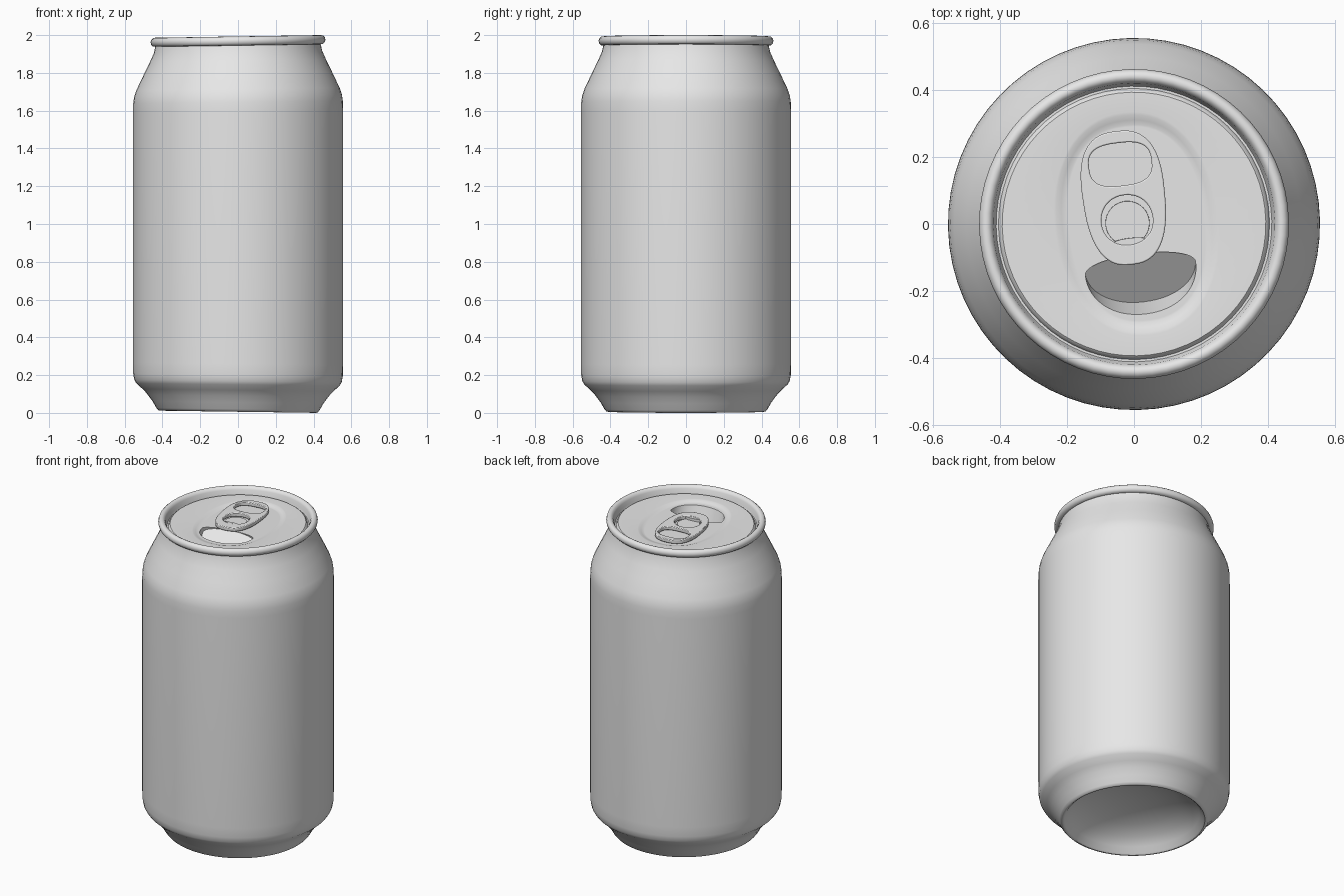
import bpy, bmesh, math
from mathutils import Matrix, Vector

if "Cube" in bpy.data.objects:
    bpy.data.objects.remove(bpy.data.objects["Cube"])

SEG = 64
TURN = Matrix.Rotation(math.radians(7), 3, 'Z')   # lid details are slightly turned
PANEL, FLOOR, TAB_TOP = 1.955, 1.944, 1.974

metal = bpy.data.materials.new("grey_metal")
metal.diffuse_color = (0.8, 0.8, 0.8, 1)
metal.use_nodes = True
metal.node_tree.nodes["Principled BSDF"].inputs["Base Color"].default_value = metal.diffuse_color


def finish(bm, name, angle=40, bevel=0):
    """Apply the slight lean of the two ends and make the object."""
    for v in bm.verts:
        v.co.z += v.co.x * (0.015 * v.co.z - 0.014)
    me = bpy.data.meshes.new(name)
    bm.to_mesh(me)
    bm.free()
    me.materials.append(metal)
    ob = bpy.data.objects.new(name, me)
    bpy.context.collection.objects.link(ob)
    bpy.ops.object.select_all(action='DESELECT')
    ob.select_set(True)
    bpy.context.view_layer.objects.active = ob
    bpy.ops.object.shade_smooth_by_angle(angle=math.radians(angle))
    if bevel:
        m = ob.modifiers.new("rounding", 'BEVEL')
        m.width, m.segments = bevel, 2
        m.limit_method, m.angle_limit = 'ANGLE', math.radians(50)
    return ob


def oval(cx, cy, a, b_up, b_down, n=2.0, taper=0.0, count=SEG):
    """Rounded outline with separate upper and lower heights."""
    pts = []
    for i in range(count):
        t = 2 * math.pi * i / count
        c, s = math.cos(t), math.sin(t)
        x = math.copysign(abs(c) ** (2 / n), c) * a
        y = math.copysign(abs(s) ** (2 / n), s)
        pts.append((cx + x * (1 + taper * y), cy + y * (b_up if s > 0 else b_down)))
    return pts


def ring(bm, pts, z):
    return [bm.verts.new(TURN @ Vector((x, y, z))) for x, y in pts]


def bridge(bm, a, b):
    n = len(a)
    for i in range(n):
        j = (i + 1) % n
        bm.faces.new((a[i], a[j], b[j], b[i]))


def fill(bm, *loops):
    """Fill a flat region; loops after the first are holes."""
    edges = []
    for lp in loops:
        for i in range(len(lp)):
            pair = (lp[i], lp[(i + 1) % len(lp)])
            edges.append(bm.edges.get(pair) or bm.edges.new(pair))
    res = bmesh.ops.triangle_fill(bm, use_beauty=True, use_dissolve=False, edges=edges)
    faces = [f for f in res['geom'] if isinstance(f, bmesh.types.BMFace)]
    for f in faces:
        f.normal_update()
        if f.normal.z < 0:
            f.normal_flip()
    return faces


def plate(name, z0, z1, outer, holes=(), bevel=0.004):
    """Flat plate with holes, given thickness."""
    bm = bmesh.new()
    loops = [outer, *holes]
    top = [ring(bm, p, z1) for p in loops]
    low = [ring(bm, p, z0) for p in loops]
    fill(bm, *top)
    fill(bm, *low)
    for a, b in zip(top, low):
        bridge(bm, a, b)
    bmesh.ops.recalc_face_normals(bm, faces=bm.faces)
    return finish(bm, name, bevel=bevel)


# Can wall: domed base, foot, body, shoulder, rolled rim and countersink
profile = [
    (0.13, 0.148), (0.25, 0.122), (0.33, 0.085), (0.38, 0.045), (0.402, 0.014),
    (0.412, 0.006), (0.422, 0.008), (0.432, 0.02), (0.452, 0.055), (0.478, 0.09),
    (0.490, 0.105), (0.505, 0.12), (0.538, 0.15), (0.549, 0.168), (0.555, 0.20),
    (0.556, 0.26), (0.556, 1.60), (0.555, 1.645), (0.550, 1.68), (0.538, 1.715),
    (0.500, 1.795), (0.466, 1.865), (0.446, 1.91), (0.438, 1.945),
    (0.450, 1.946), (0.460, 1.956), (0.463, 1.970), (0.459, 1.983), (0.450, 1.991),
    (0.439, 1.993), (0.429, 1.988), (0.421, 1.975), (0.417, 1.950), (0.412, 1.938),
    (0.405, 1.938), (0.400, 1.950), (0.394, PANEL)]
bm = bmesh.new()
rings = [ring(bm, oval(0, 0, r, r, r), z) for r, z in profile]
for a, b in zip(rings, rings[1:]):
    bridge(bm, a, b)
centre = bm.verts.new((0, 0, 0.156))
for i in range(SEG):
    bm.faces.new((centre, rings[0][(i + 1) % SEG], rings[0][i]))
bmesh.ops.recalc_face_normals(bm, faces=bm.faces)
finish(bm, "can_body", 50)

# Lid: flat panel, soft oval depression and pushed-in mouth
bm = bmesh.new()
steps = [(0.394, 0.394, 2.0, PANEL), (0.385, 0.385, 2.0, PANEL),
         (0.245, 0.335, 2.15, PANEL), (0.237, 0.326, 2.2, PANEL - 0.001),
         (0.222, 0.310, 2.25, PANEL - 0.006), (0.208, 0.296, 2.3, FLOOR),
         (0.202, 0.290, 2.3, FLOOR)]
loops = [ring(bm, oval(0.008, 0, a, b, b, n) if a < 0.3 else oval(0, 0, a, b, b), z)
         for a, b, n, z in steps]
for a, b in zip(loops, loops[1:]):
    bridge(bm, a, b)
mouth = oval(0.003, -0.135, 0.166, 0.045, 0.136, 2.1)
hinge = -0.088
flap = [(x, hinge + (y - hinge) * 0.8) for x, y in mouth]
edge = ring(bm, mouth, FLOOR)
fill(bm, loops[-1], edge)
low = ring(bm, flap, FLOOR)
for v, (x, y) in zip(low, flap):
    v.co.z -= 0.75 * (hinge - y) + 0.001
bridge(bm, edge, low)
bm.faces.new(low)
finish(bm, "lid", 30)

# Pull tab with finger hole and rivet hole
plate("pull_tab", FLOOR + 0.006, TAB_TOP,
      oval(-0.02, 0.082, 0.123, 0.2, 0.202, 2.6, 0.05),
      [oval(-0.019, 0.182, 0.094, 0.064, 0.064, 2.8, count=40),
       oval(-0.019, 0.012, 0.077, 0.077, 0.072, 2.1, count=40)])

# Tongue joining the tab to the lid inside the rivet hole
plate("tab_tongue", FLOOR - 0.001, TAB_TOP - 0.002,
      oval(-0.019, -0.06, 0.056, 0.02, 0.02, 2.6, count=32), bevel=0.002)
plate("rivet", FLOOR - 0.001, FLOOR + 0.012,
      oval(-0.019, 0.005, 0.066, 0.066, 0.066, count=40), bevel=0.003)
